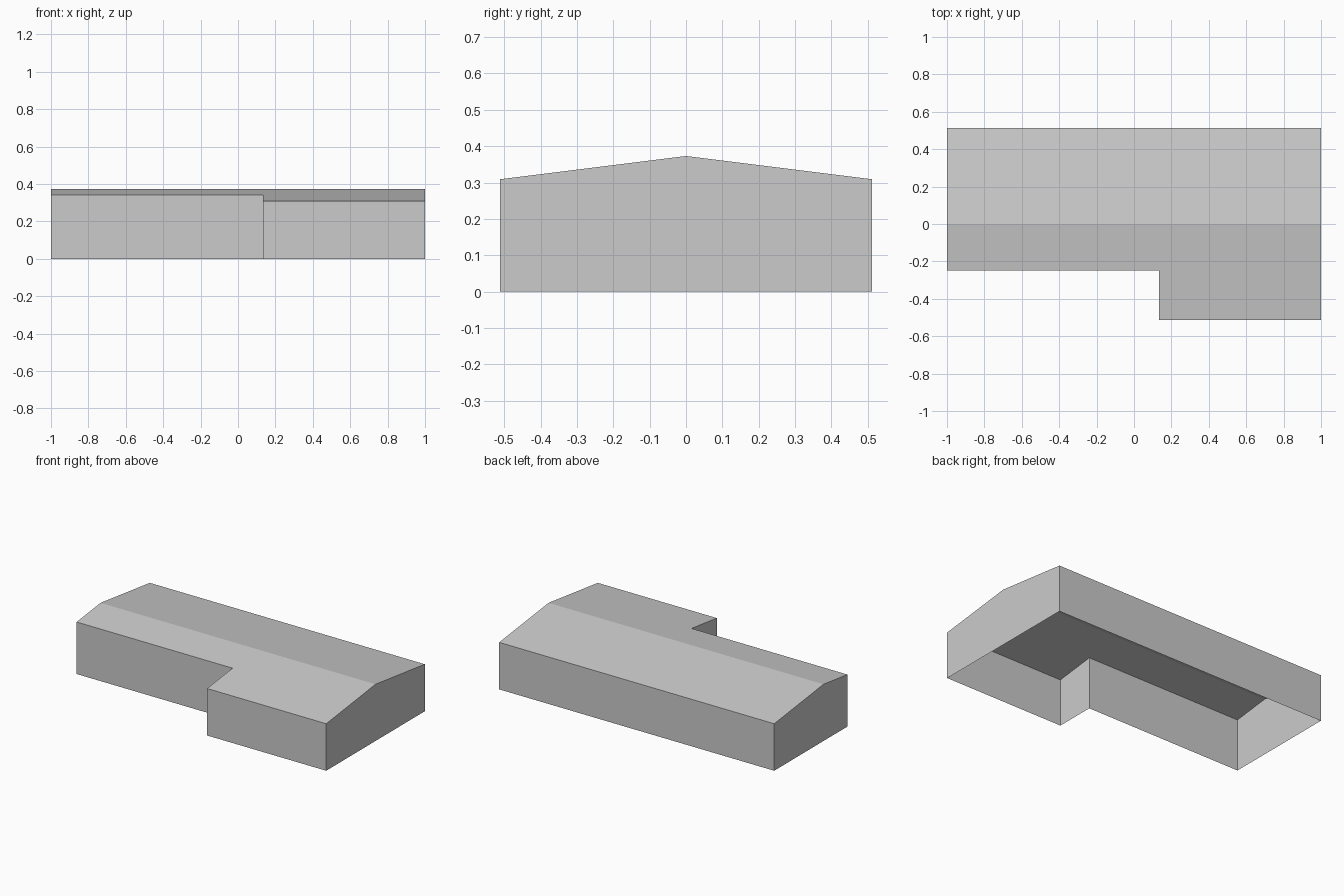
import bpy
import bmesh

if "Cube" in bpy.data.objects:
    bpy.data.objects.remove(bpy.data.objects["Cube"], do_unlink=True)

HALF_LENGTH, HALF_DEPTH = 1.0, 0.512
NOTCH_X, NOTCH_Y = 0.134, -0.248
RIDGE, EAVE = 0.373, 0.309

grey = bpy.data.materials.new("light_grey")
grey.use_nodes = True
colour = (0.6, 0.6, 0.6, 1.0)
grey.diffuse_color = colour
grey.node_tree.nodes["Principled BSDF"].inputs["Base Color"].default_value = colour


def roof_height(y):
    return RIDGE - (RIDGE - EAVE) * abs(y) / HALF_DEPTH


def make_object(name, bm):
    mesh = bpy.data.meshes.new(name)
    bm.to_mesh(mesh)
    bm.free()
    mesh.materials.append(grey)
    obj = bpy.data.objects.new(name, mesh)
    bpy.context.collection.objects.link(obj)


# L-shaped footprint, counterclockwise, with the ridge ends on both gables
ridge_left, ridge_right = (HALF_LENGTH, 0), (-HALF_LENGTH, 0)
front_slope = [ridge_right, (-HALF_LENGTH, NOTCH_Y), (NOTCH_X, NOTCH_Y),
               (NOTCH_X, -HALF_DEPTH), (HALF_LENGTH, -HALF_DEPTH), ridge_left]
back_slope = [ridge_left, (HALF_LENGTH, HALF_DEPTH),
              (-HALF_LENGTH, HALF_DEPTH), ridge_right]
# Shell open underneath: walls up to the sloping eaves, and two roof slopes
bm = bmesh.new()
footprint = front_slope + back_slope[1:-1]
base = [bm.verts.new((x, y, 0)) for x, y in footprint]
top = {p: bm.verts.new((*p, roof_height(p[1]))) for p in footprint}
for i, p in enumerate(footprint):
    j = (i + 1) % len(footprint)
    bm.faces.new((base[i], base[j], top[footprint[j]], top[p]))
for slope in (front_slope, back_slope):
    bm.faces.new([top[p] for p in slope])

# Merge each gable's two halves into one flat face
gable_seams = [e for e in bm.edges if len(e.link_faces) == 2
               and all(abs(v.co.y) < 1e-6 for v in e.verts)
               and abs(e.verts[0].co.x - e.verts[1].co.x) < 1e-6]
bmesh.ops.dissolve_edges(bm, edges=gable_seams, use_verts=False)
make_object("building_shell", bm)
